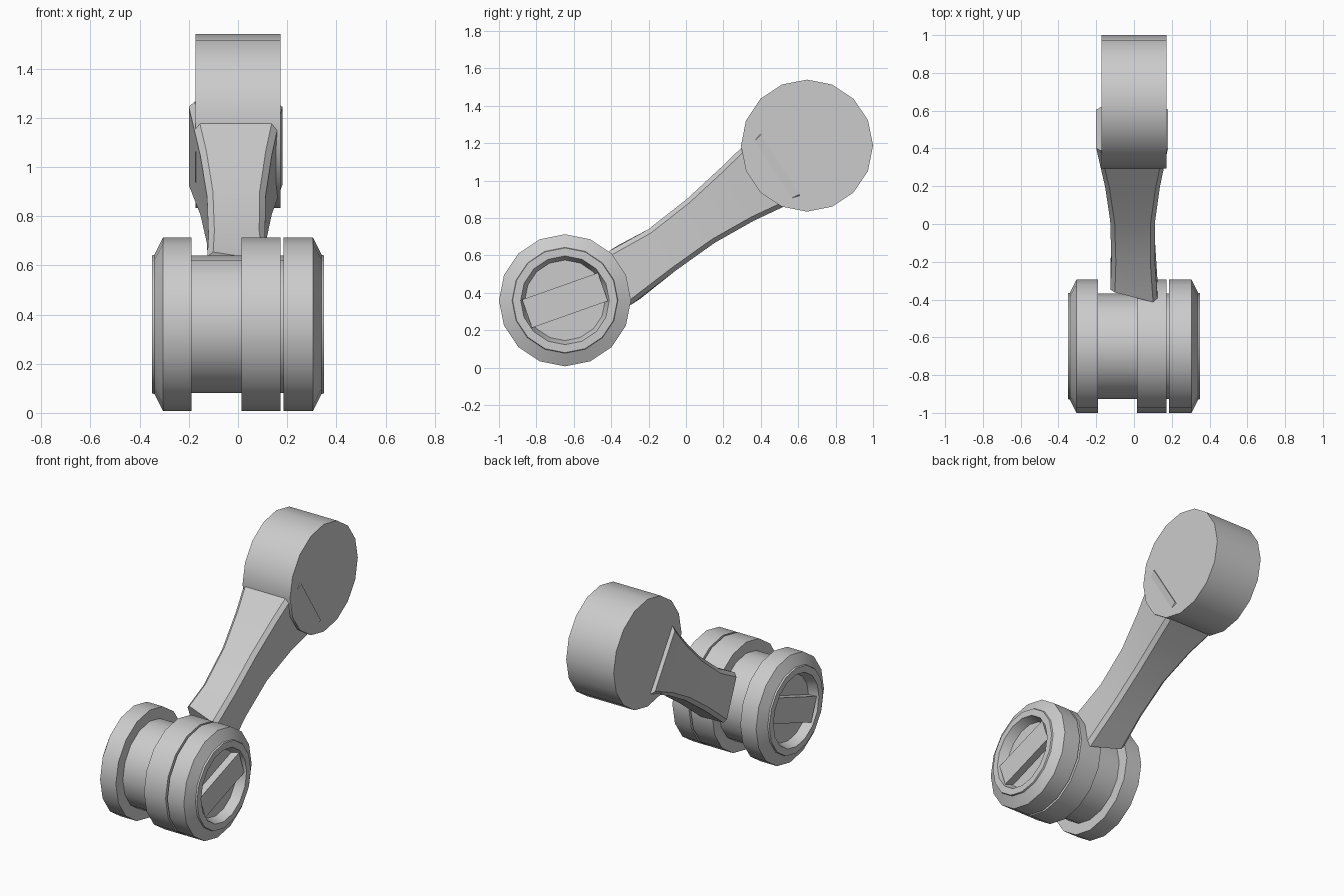
import bpy, bmesh, math
from mathutils import Vector

if "Cube" in bpy.data.objects:
    bpy.data.objects.remove(bpy.data.objects["Cube"])

SIDES = 16
LOW = Vector((0, -0.647, 0.36))    # centre of the slotted hub
HIGH = Vector((0, 0.647, 1.187))   # centre of the plain hub


def finish(name, bm, smooth=True):
    bmesh.ops.remove_doubles(bm, verts=bm.verts, dist=1e-5)
    bmesh.ops.recalc_face_normals(bm, faces=bm.faces)
    mesh = bpy.data.meshes.new(name)
    bm.to_mesh(mesh)
    bm.free()
    ob = bpy.data.objects.new(name, mesh)
    bpy.context.collection.objects.link(ob)
    if smooth:
        bpy.ops.object.select_all(action='DESELECT')
        ob.select_set(True)
        bpy.context.view_layer.objects.active = ob
        bpy.ops.object.shade_smooth_by_angle(angle=math.radians(30))
    return ob


def skin(bm, rings, caps=True):
    """Join matching rings of points with quads and close the ends."""
    loops = [[bm.verts.new(p) for p in ring] for ring in rings]
    n = len(loops[0])
    for a, b in zip(loops, loops[1:]):
        for i in range(n):
            j = (i + 1) % n
            bm.faces.new((a[i], a[j], b[j], b[i]))
    if caps:
        bm.faces.new(loops[0])
        bm.faces.new(loops[-1])


def lathe_x(name, centre, profile):
    """Turn (x, radius) pairs around the x axis through centre."""
    rings = []
    for x, r in profile:
        rings.append([centre + Vector((x, r * math.cos(a), r * math.sin(a)))
                      for a in (2 * math.pi * i / SIDES for i in range(SIDES))])
    bm = bmesh.new()
    skin(bm, rings)
    return finish(name, bm)


# Slotted hub: recessed ends, chamfered rims, wide groove and thin groove
R, CORE = 0.353, 0.28
lathe_x("slotted_hub", LOW, [
    (-0.29, 0.215), (-0.35, 0.237), (-0.35, CORE), (-0.34, CORE + 0.003),
    (-0.305, R), (-0.19, R), (-0.19, CORE), (0.015, CORE), (0.015, R),
    (0.172, R), (0.172, CORE), (0.185, CORE), (0.185, R), (0.305, R),
    (0.34, CORE + 0.003), (0.35, CORE), (0.35, 0.237), (0.29, 0.215)])

# Tilted bars across both recesses
tilt = math.radians(19.5)
u = Vector((0, math.cos(tilt), math.sin(tilt)))
v = Vector((0, -math.sin(tilt), math.cos(tilt)))
for side, label in ((-1, "left"), (1, "right")):
    bm = bmesh.new()
    rings = []
    for x, half in ((0.285, 0.20), (0.338, 0.215)):
        rings.append([LOW + Vector((side * x, 0, 0)) + u * su * half + v * sv * 0.08
                      for su, sv in ((-1, -1), (1, -1), (1, 1), (-1, 1))])
    skin(bm, rings)
    finish("hub_bar_" + label, bm, smooth=False)

# Plain hub
lathe_x("plain_hub", HIGH, [(-0.173, R), (0.173, R)])

# Waisted arm with bevelled edges, skinned from sections along its length
along = (HIGH - LOW).normalized()
up = Vector((0, -along.z, along.y))
# distance, lower height, upper height, half width, sideways shift
stations = [(0.34, -0.21, 0.095, 0.125, 0.0), (0.58, -0.185, 0.08, 0.115, -0.005),
            (0.84, -0.172, 0.105, 0.119, -0.007), (1.08, -0.185, 0.148, 0.145, -0.008),
            (1.36, -0.222, 0.205, 0.19, -0.01)]
B = 0.024
rings = []
for k, (d, lo, hi, w, cx) in enumerate(stations):
    ring = []
    for x, h in ((-w + B, lo), (w - B, lo), (w, lo + B), (w, hi - B),
                 (w - B, hi), (-w + B, hi), (-w, hi - B), (-w, lo + B)):
        # skewed root: the right side reaches into the flange
        skew = -0.3 * x + 0.18 * (h + 0.06) if k == 0 else 0
        ring.append(LOW + along * (d + skew) + up * h + Vector((x + cx, 0, 0)))
    rings.append(ring)
bm = bmesh.new()
skin(bm, rings)
finish("arm", bm)
